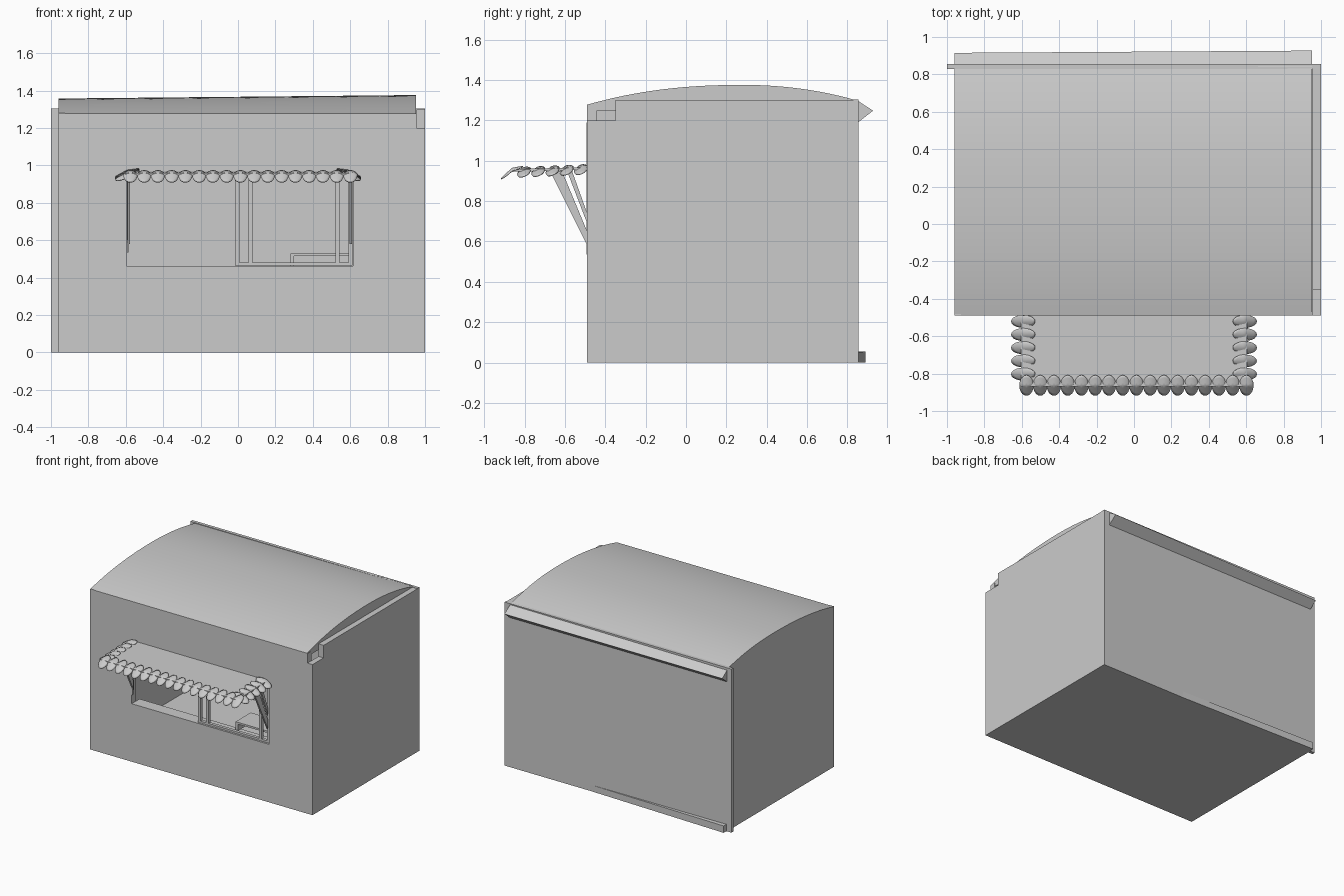
import bpy, bmesh, math
from mathutils import Vector

if "Cube" in bpy.data.objects:
    bpy.data.objects.remove(bpy.data.objects["Cube"])


def mesh_object(name, bm):
    bmesh.ops.recalc_face_normals(bm, faces=bm.faces)
    me = bpy.data.meshes.new(name)
    bm.to_mesh(me)
    bm.free()
    ob = bpy.data.objects.new(name, me)
    bpy.context.collection.objects.link(ob)
    return ob


def loft(name, left, right, x0, x1):
    """Solid between two (y, z) profiles placed at x0 and x1."""
    bm = bmesh.new()
    a = [bm.verts.new((x0, y, z)) for y, z in left]
    b = [bm.verts.new((x1, y, z)) for y, z in right]
    n = len(a)
    for i in range(n):
        j = (i + 1) % n
        bm.faces.new((a[i], a[j], b[j], b[i]))
    bm.faces.new(a)
    bm.faces.new(b[::-1])
    return mesh_object(name, bm)


def extrude(name, profile, x0, x1):
    return loft(name, profile, profile, x0, x1)


def box(name, x0, x1, y0, y1, z0, z1):
    return extrude(name, [(y0, z0), (y1, z0), (y1, z1), (y0, z1)], x0, x1)


F, B = -0.49, 0.855          # front and back faces of the hut

# Walls and floor
box("floor", -0.96, 1, F, B, 0, 0.03)
box("back_wall", -1, 1, 0.83, B, 0, 1.303)
box("left_wall", -0.96, -0.925, F, 0.83, 0, 1.28)
extrude("right_wall", [(F, 0), (0.83, 0), (0.83, 1.3), (-0.35, 1.3),
                       (-0.35, 1.2), (F, 1.2)], 0.955, 1)
front = box("front_wall", -0.96, 0.955, F, F + 0.05, 0, 1.275)
cutter = box("window_cutter", -0.595, 0.615, F - 0.1, F + 0.2, 0.455, 0.955)
cutter.hide_render = True
cutter.hide_viewport = True
cut = front.modifiers.new("window", 'BOOLEAN')
cut.object = cutter
cut.solver = 'EXACT'

# Arched roof, slightly lower on its left end
N = 28


def arch(drop):
    pts = []
    for i in range(N + 1):
        t = i / N
        y = F + t * (0.85 - F)
        base = 1.278 + 0.02 * t
        rise = 1 - abs(2 * t - 1.06) ** 2.2 / (1.06 ** 2.2 if t < 0.53 else 0.94 ** 2.2)
        pts.append((y, base + (0.087 - drop) * max(rise, 0) - drop * 0.3 * t))
    return pts


roof_l, roof_r = arch(0.016), arch(0)
under = [(0.85, 1.25), (F, 1.25)]
roof = loft("roof", roof_l + under, roof_r + under, -0.96, 0.952)
for p in roof.data.polygons:
    p.use_smooth = True
bpy.context.view_layer.objects.active = roof
roof.select_set(True)
bpy.ops.object.shade_smooth_by_angle(angle=math.radians(30))
roof.select_set(False)

# Rear eave and tapering base trim
loft("rear_eave", [(0.84, 1.295), (0.915, 1.24), (0.84, 1.18)],
     [(0.84, 1.305), (0.927, 1.248), (0.84, 1.18)], -0.96, 0.952)
loft("rear_base_trim", [(0.84, 0), (0.89, 0), (0.89, 0.055), (0.84, 0.055)],
     [(0.84, 0), (B, 0), (B, 0.05), (0.84, 0.05)], -0.955, 0.25)

# Window sill, sash frame, inner counter and guide strip
box("window_sill", -0.595, 0.615, F, F + 0.1, 0.445, 0.462)
for x in (-0.015, 0.055, 0.52, 0.59):
    box("sash_post", x, x + 0.022, F + 0.01, F + 0.035, 0.465, 0.955)
box("sash_bottom_rail", -0.015, 0.612, F + 0.01, F + 0.035, 0.465, 0.48)
box("inner_shelf", 0.28, 0.6, F + 0.06, F + 0.25, 0.515, 0.53)
box("inner_shelf_leg", 0.28, 0.3, F + 0.06, F + 0.25, 0.462, 0.515)
box("window_guide_strip", -0.593, -0.586, F - 0.003, F + 0.02, 0.535, 1.19)

# Awning board and slanted brackets
extrude("awning_board", [(F, 0.955), (F, 0.968), (-0.87, 0.958), (-0.87, 0.945)],
        -0.605, 0.605)
for x in (-0.592, 0.595):
    extrude("awning_bracket_outer", [(-0.675, 0.95), (-0.615, 0.95), (F, 0.65), (F, 0.58)],
            x, x + 0.014)
    extrude("awning_bracket_inner", [(-0.59, 0.95), (-0.565, 0.95), (F, 0.74), (F, 0.69)],
            x, x + 0.014)


# Scalloped awning edge made of bent oval leaves
def leaf(bm, centre, out, a, b, inner, outer, twist=0.0):
    """Oval of half-length a along out, folded over the board edge."""
    side = Vector((-out.y, out.x, 0))
    rings, segs = 4, 20

    def vert(r, ang):
        u, v = r * math.cos(ang), r * math.sin(ang)
        z = -inner * u if u < 0 else -outer * u
        z += -0.012 * v * v + twist * v
        return bm.verts.new(centre + out * (a * u) + side * (b * v) + Vector((0, 0, z)))

    mid = vert(0, 0)
    prev = None
    for k in range(1, rings + 1):
        ring = [vert(k / rings, 2 * math.pi * i / segs) for i in range(segs)]
        for i in range(segs):
            j = (i + 1) % segs
            if prev:
                bm.faces.new((prev[i], ring[i], ring[j], prev[j]))
            else:
                bm.faces.new((mid, ring[i], ring[j]))
        prev = ring


def finish(name, bm):
    ob = mesh_object(name, bm)
    for p in ob.data.polygons:
        p.use_smooth = True
    mod = ob.modifiers.new("thickness", 'SOLIDIFY')
    mod.thickness = 0.006
    mod.offset = 0


bm = bmesh.new()
for i in range(17):
    leaf(bm, Vector((-0.575 + i * 0.0735, -0.862, 0.962)), Vector((0, -1, 0)),
         0.054, 0.037, 0.01, 0.052)
finish("awning_front_scallops", bm)
for s, name in ((-1, "left"), (1, "right")):
    bm = bmesh.new()
    for i in range(5):
        leaf(bm, Vector((s * 0.592, -0.52 - i * 0.0705, 0.97 - i * 0.003)),
             Vector((s, 0, 0)), 0.064, 0.033, 0.008, 0.035, 0.012 * s)
    finish("awning_" + name + "_scallops", bm)
